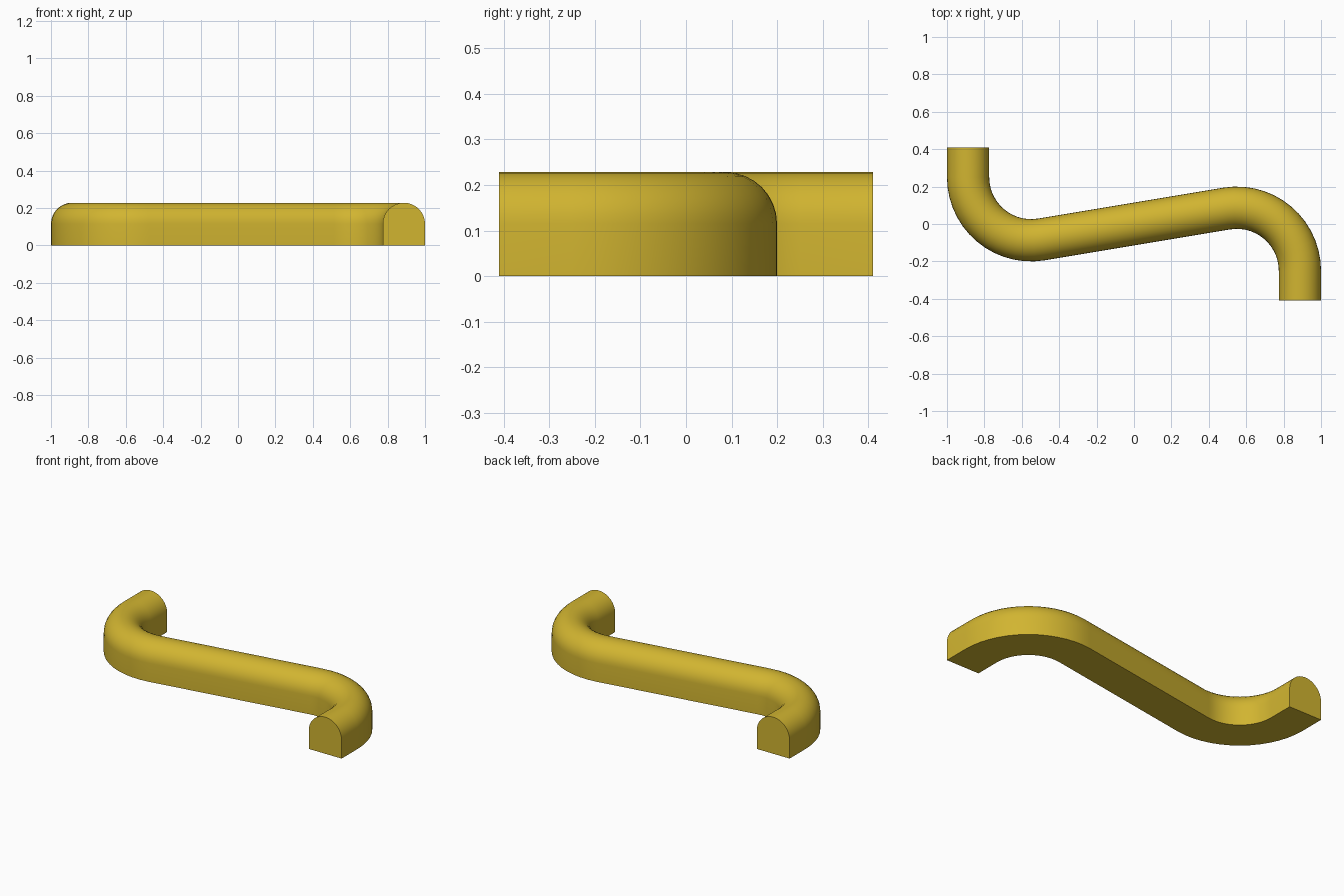
import bpy, bmesh, math
from mathutils import Vector

if "Cube" in bpy.data.objects:
    bpy.data.objects.remove(bpy.data.objects["Cube"])

W, H = 0.113, 0.228                 # half width and full height of the bar
CX, CY, R = 0.55, -0.25, 0.337      # bend centre and centreline radius
END_Y = -0.41
BEND_STEPS, ROUND_STEPS = 14, 16

# slope of the straight middle run, tangent to both bends
slope = math.asin(R / math.hypot(CX, CY)) - math.atan2(-CY, CX)
sweep = math.pi / 2 + slope

# half of the centreline: (position, outward normal), from right foot inward
half = [(Vector((CX + R, END_Y, 0)), Vector((1, 0, 0)))]
for i in range(BEND_STEPS + 1):
    a = sweep * i / BEND_STEPS
    n = Vector((math.cos(a), math.sin(a), 0))
    half.append((Vector((CX, CY, 0)) + n * R, n))
# the other half is the same, turned half a revolution
path = half + [(-p, n.copy()) for p, n in reversed(half)]

# cross-section: flat base, upright sides, half-round top
profile = [(W, 0)]
for i in range(ROUND_STEPS + 1):
    a = math.pi * i / ROUND_STEPS
    profile.append((W * math.cos(a), H - W + W * math.sin(a)))
profile.append((-W, 0))

# sweep the section along the path
bm = bmesh.new()
rings = [[bm.verts.new(p + n * u + Vector((0, 0, z))) for u, z in profile]
         for p, n in path]
count = len(profile)
for r0, r1 in zip(rings, rings[1:]):
    for j in range(count):
        k = (j + 1) % count
        bm.faces.new((r0[j], r0[k], r1[k], r1[j]))
bm.faces.new(rings[0])
bm.faces.new(rings[-1])
bmesh.ops.recalc_face_normals(bm, faces=bm.faces)

mesh = bpy.data.meshes.new("curved_handle")
bm.to_mesh(mesh)
bm.free()
handle = bpy.data.objects.new("curved_handle", mesh)
bpy.context.collection.objects.link(handle)

# brass yellow
mat = bpy.data.materials.new("brass_yellow")
mat.diffuse_color = (0.64, 0.46, 0.03, 1)
mat.use_nodes = True
mat.node_tree.nodes["Principled BSDF"].inputs["Base Color"].default_value = mat.diffuse_color
mesh.materials.append(mat)

bpy.context.view_layer.objects.active = handle
handle.select_set(True)
bpy.ops.object.shade_smooth_by_angle(angle=math.radians(30))
